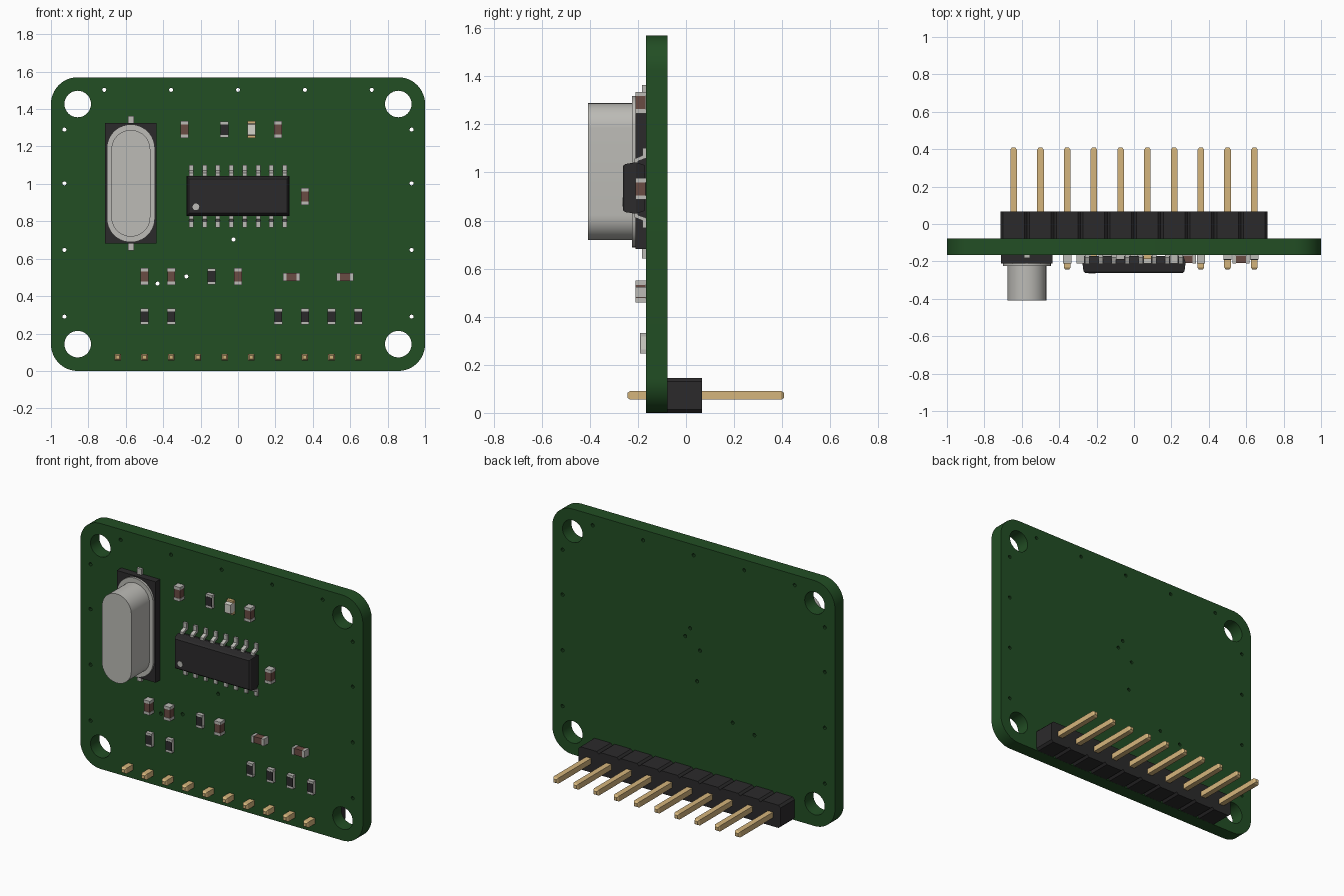
import bpy, bmesh, math

cube = bpy.data.objects.get("Cube")
if cube:
    bpy.data.objects.remove(cube, do_unlink=True)


def material(name, r, g, b):
    lin = [((c / 255 + 0.055) / 1.055) ** 2.4 for c in (r, g, b)] + [1.0]
    m = bpy.data.materials.new(name)
    m.use_nodes = True
    m.diffuse_color = lin
    m.node_tree.nodes["Principled BSDF"].inputs["Base Color"].default_value = lin
    return m


GREEN = material("board green", 34, 78, 36)
BLACK = material("black plastic", 43, 42, 43)
METAL = material("grey metal", 188, 187, 182)
GOLD = material("gold", 213, 181, 124)
BROWN = material("brown ceramic", 106, 76, 67)
WHITE = material("pale ceramic", 212, 211, 202)

FRONT, BACK = -0.166, -0.077      # board faces
PITCH = 0.143                     # header pin spacing


def add(name, mesh, mat, smooth=False):
    ob = bpy.data.objects.new(name, mesh)
    bpy.context.collection.objects.link(ob)
    mesh.materials.clear()
    mesh.materials.append(mat)
    if smooth:
        bpy.ops.object.select_all(action='DESELECT')
        ob.select_set(True)
        bpy.context.view_layer.objects.active = ob
        bpy.ops.object.shade_smooth_by_angle(angle=math.radians(30))
    return ob


def loft(name, rings, mat, smooth=False):
    """Closed solid through rings of equal point count."""
    bm = bmesh.new()
    vs = [[bm.verts.new(p) for p in ring] for ring in rings]
    n = len(rings[0])
    for a, b in zip(vs, vs[1:]):
        for i in range(n):
            j = (i + 1) % n
            bm.faces.new((a[i], a[j], b[j], b[i]))
    bm.faces.new(vs[0])
    bm.faces.new(vs[-1])
    bmesh.ops.recalc_face_normals(bm, faces=bm.faces[:])
    mesh = bpy.data.meshes.new(name)
    bm.to_mesh(mesh)
    bm.free()
    return add(name, mesh, mat, smooth)


def rect(cx, cz, w, h, y, cut=0.0):
    """Rectangle facing y, with optional cut corners."""
    a, b = w / 2, h / 2
    if not cut:
        pts = [(-a, -b), (a, -b), (a, b), (-a, b)]
    else:
        pts = [(-a + cut, -b), (a - cut, -b), (a, -b + cut), (a, b - cut),
               (a - cut, b), (-a + cut, b), (-a, b - cut), (-a, -b + cut)]
    return [(cx + x, y, cz + z) for x, z in pts]


def box(name, cx, cz, w, h, y0, y1, mat):
    return loft(name, [rect(cx, cz, w, h, y0), rect(cx, cz, w, h, y1)], mat)


def arc(cx, cz, r, a0, a1, n):
    return [(cx + r * math.cos(a0 + (a1 - a0) * i / n),
             cz + r * math.sin(a0 + (a1 - a0) * i / n)) for i in range(n + 1)]


def stadium(cx, cz, w, h, y):
    r, d = w / 2, (h - w) / 2
    pts = arc(cx, cz + d, r, 0, math.pi, 20) + arc(cx, cz - d, r, math.pi, 2 * math.pi, 20)
    return [(x, y, z) for x, z in pts]


# Board: filled flat outline with mounting holes and vias
curve = bpy.data.curves.new("board_outline", 'CURVE')
curve.dimensions = '2D'
curve.fill_mode = 'BOTH'
curve.extrude = (BACK - FRONT) / 2


def spline(pts):
    s = curve.splines.new('POLY')
    s.points.add(len(pts) - 1)
    for p, (x, z) in zip(s.points, pts):
        p.co = (x, z, 0, 1)
    s.use_cyclic_u = True


R, TOP = 0.143, 1.57
outline = []
for k, (cx, cz) in enumerate([(1 - R, TOP - R), (R - 1, TOP - R), (R - 1, R), (1 - R, R)]):
    outline += arc(cx, cz, R, k * math.pi / 2, (k + 1) * math.pi / 2, 12)
    spline(arc(cx, cz, 0.071, 0, 2 * math.pi, 32)[:-1])
spline(outline)
vias = [(x, 1.503) for x in (-0.715, -0.358, 0, 0.358, 0.715)]
vias += [(s * 0.928, z) for s in (-1, 1) for z in (0.29, 0.647, 1.003, 1.29)]
vias += [(-0.024, 0.703), (-0.276, 0.505), (-0.43, 0.467),
         (0.025, 1.03), (0.06, 0.97), (-0.045, 0.905)]
for x, z in vias:
    spline(arc(x, z, 0.011, 0, 2 * math.pi, 10)[:-1])
helper = bpy.data.objects.new("board_outline", curve)
bpy.context.collection.objects.link(helper)
bpy.context.view_layer.update()
board_mesh = bpy.data.meshes.new_from_object(
    helper.evaluated_get(bpy.context.evaluated_depsgraph_get()))
bpy.data.objects.remove(helper, do_unlink=True)
board = add("circuit_board", board_mesh, GREEN, True)
board.rotation_euler.x = math.pi / 2
board.location.y = (FRONT + BACK) / 2

# Pin header on the back, pins passing through the board
HZ = 0.073
for i in range(10):
    x = (i - 4.5) * PITCH
    loft("header_block", [rect(x, HZ, PITCH, 0.145, y, 0.014) for y in (BACK, 0.066)], BLACK)
    loft("header_pin", [rect(x, HZ, w, w, y) for w, y in
                        ((0.02, -0.244), (0.036, -0.232), (0.036, 0.396), (0.02, 0.408))], GOLD)

# Crystal: plastic base, flange, can and two leads
CX, CZ = -0.573, 1.003
box("crystal_base", CX, CZ, 0.275, 0.645, FRONT, -0.21, BLACK)
loft("crystal_flange", [stadium(CX, CZ, 0.257, 0.63, y) for y in (-0.21, -0.224)], METAL, True)
loft("crystal_can", [stadium(CX, CZ, 0.208, 0.57, y) for y in (-0.224, -0.408)], METAL, True)
for s in (-1, 1):
    box("crystal_lead", CX, CZ + s * 0.335, 0.032, 0.05, FRONT, -0.182, METAL)

# Integrated circuit with gull-wing leads
IZ = 0.935
loft("chip_body", [rect(0, IZ, w, h, y) for w, h, y in
                   ((0.53, 0.19, -0.172), (0.552, 0.214, -0.208),
                    (0.54, 0.2, -0.253), (0.524, 0.184, -0.262))], BLACK)
dot = [(x, z) for x, z in arc(-0.225, 0.877, 0.018, 0, 2 * math.pi, 20)[:-1]]
loft("chip_dot", [[(x, y, z) for x, z in dot] for y in (-0.26, -0.264)], METAL)
lead = [(FRONT, 0.167), (FRONT, 0.124), (-0.2, 0.112), (-0.2, 0.09),
        (-0.214, 0.09), (-0.214, 0.122), (-0.18, 0.136), (-0.18, 0.167)]
for i in range(8):
    x = (i - 3.5) * PITCH / 2
    for s in (-1, 1):
        loft("chip_lead", [[(x + d, y, IZ + s * z) for y, z in lead]
                           for d in (-0.012, 0.012)], METAL)


# Small two-terminal parts
def terminals(name, x, z, length, width, end, height, mat, flat):
    for s in (-1, 1):
        o = s * (length - end) / 2
        w, h = (end, width) if flat else (width, end)
        box(name, x + (o if flat else 0), z + (0 if flat else o), w, h,
            FRONT, FRONT - height, mat)


def capacitor(x, z, flat=False):
    w, h = (0.07, 0.041) if flat else (0.041, 0.07)
    box("capacitor_body", x, z, w, h, FRONT - 0.002, FRONT - 0.043, BROWN)
    terminals("capacitor_end", x, z, 0.09, 0.045, 0.018, 0.045, METAL, flat)


def resistor(x, z):
    box("resistor_body", x, z, 0.042, 0.08, FRONT - 0.001, FRONT - 0.023, WHITE)
    box("resistor_coating", x, z, 0.042, 0.057, FRONT - 0.023, FRONT - 0.026, BLACK)
    terminals("resistor_end", x, z, 0.086, 0.044, 0.016, 0.025, METAL, False)


for x, z in [(-0.286, 1.29), (0.214, 1.29), (0.358, 0.932),
             (-0.5, 0.505), (-0.357, 0.505), (0, 0.505)]:
    capacitor(x, z)
for x in (0.286, 0.572):
    capacitor(x, 0.502, True)
for x, z in [(-0.073, 1.29), (-0.142, 0.505)]:
    resistor(x, z)
for x in (-0.5, -0.357, 0.215, 0.358, 0.5, 0.643):
    resistor(x, 0.29)

# Indicator lamp with gold ends
LX, LZ = 0.072, 1.29
box("lamp_base", LX, LZ, 0.043, 0.06, FRONT, FRONT - 0.018, WHITE)
terminals("lamp_end", LX, LZ, 0.09, 0.045, 0.018, 0.02, GOLD, False)
loft("lamp_lens", [rect(LX, LZ, 0.043, h, FRONT - y) for h, y in
                   ((0.066, 0.018), (0.056, 0.045))], WHITE)
